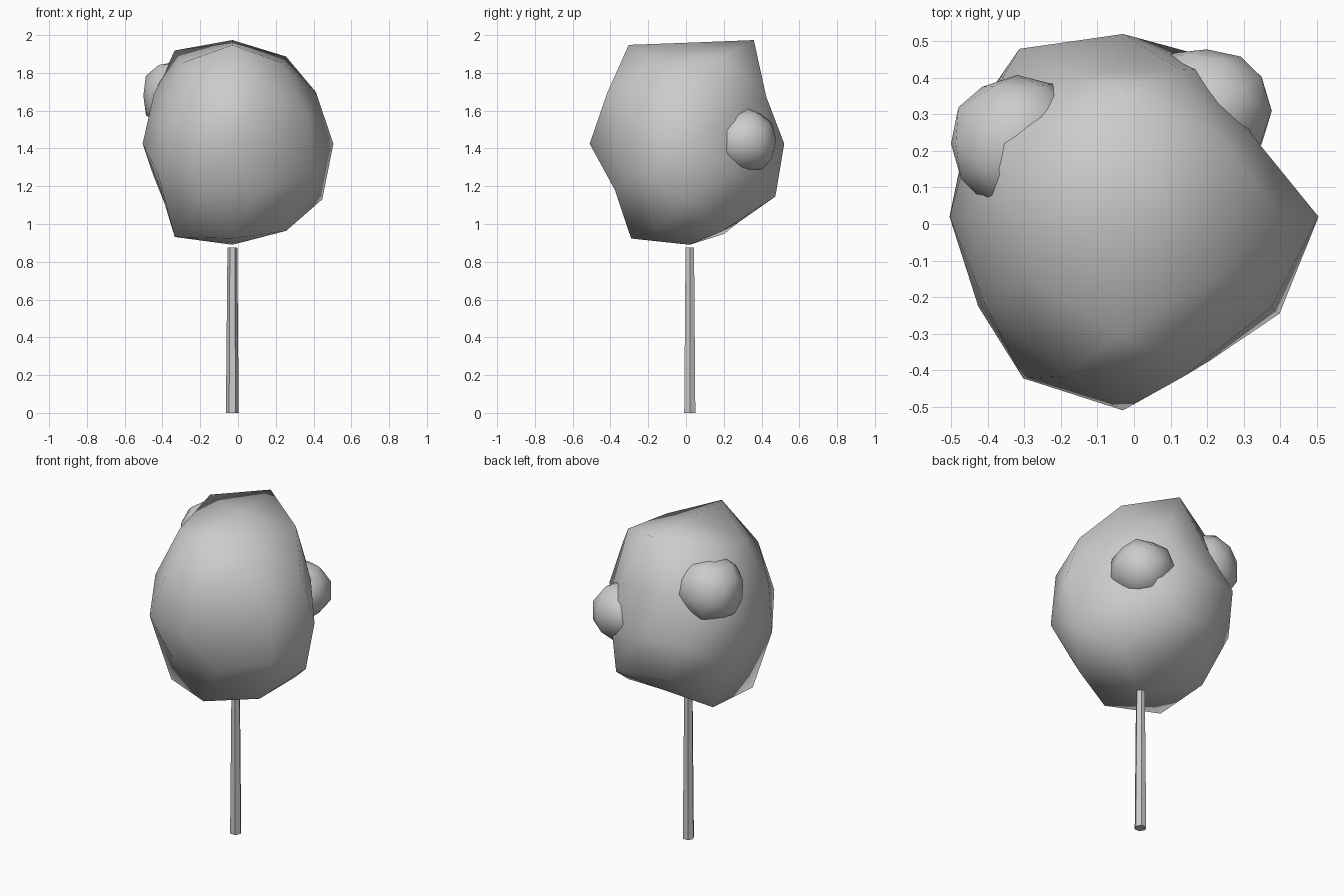
import bpy, bmesh, math, random
from mathutils import Vector

if "Cube" in bpy.data.objects:
    bpy.data.objects.remove(bpy.data.objects["Cube"])

random.seed(4)
S, L = 0.526, 0.851          # corner directions of an icosahedron
A, B, C = 0.309, 0.5, 0.809  # its edge midpoints pushed to the sphere


def signed(v):
    """All sign combinations of the non-zero components of v."""
    out = [()]
    for c in v:
        out = [o + (s * c,) for o in out for s in ((1, -1) if c else (1,))]
    return out


DIRECTIONS = [d for v in ((1, 0, 0), (0, 1, 0), (0, 0, 1),
                          (0, S, L), (S, L, 0), (L, 0, S),
                          (A, C, B), (B, A, C), (C, B, A)) for d in signed(v)]


def leaf_ball(name, centre, radii):
    """Once-subdivided icosahedron with an individual radius per vertex."""
    bm = bmesh.new()
    verts = [bm.verts.new(Vector(d).normalized()) for d in DIRECTIONS]
    bmesh.ops.convex_hull(bm, input=verts)
    for v, r in zip(verts, radii):
        v.co *= r
    bmesh.ops.recalc_face_normals(bm, faces=bm.faces[:])
    return finish(name, bm, centre)


def finish(name, bm, centre, smooth=True):
    for f in bm.faces:
        f.smooth = smooth
    me = bpy.data.meshes.new(name)
    bm.to_mesh(me)
    bm.free()
    ob = bpy.data.objects.new(name, me)
    ob.location = centre
    bpy.context.collection.objects.link(ob)
    return ob


# Main crown: lumpy ball, radii follow the order of DIRECTIONS
crown_radii = [
    .535, .475, .50, .53, .535, .535,
    .645, .49, .615, .59,
    .47, .46, .54, .52,
    .52, .56, .49, .45,
    .50, .56, .54, .49, .49, .51, .54, .49,
    .57, .57, .53, .57, .61, .59, .53, .61,
    .44, .44, .50, .53, .50, .52, .47, .49]
leaf_ball("crown", (-.03, .02, 1.425), crown_radii)

# Two small leaf clumps
for name, centre, r in (("left_clump", (-.32, .22, 1.68), .19),
                        ("right_clump", (.20, .31, 1.44), .175)):
    leaf_ball(name, centre, [r * random.uniform(.94, 1.06) for _ in DIRECTIONS])

# Slim tapered six-sided trunk
bm = bmesh.new()
bmesh.ops.create_cone(bm, cap_ends=True, segments=6, radius1=.034, radius2=.026, depth=.875)
trunk = finish("trunk", bm, (-.03, .02, .4375), smooth=False)
trunk.rotation_euler.z = math.radians(90)
